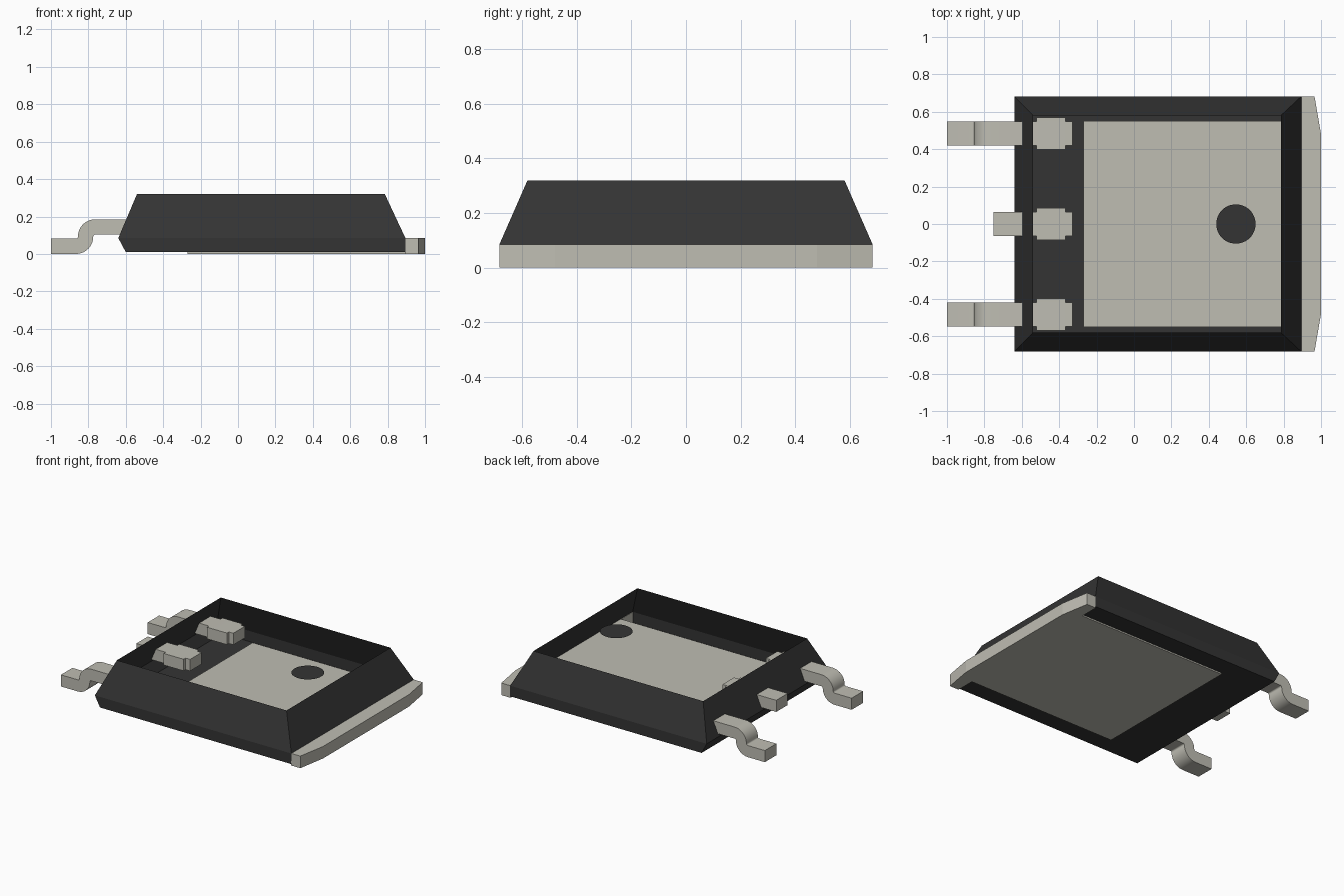
import bpy, bmesh, math
from mathutils import Vector

cube = bpy.data.objects.get("Cube")
if cube:
    bpy.data.objects.remove(cube, do_unlink=True)


def material(name, rgb):
    mat = bpy.data.materials.new(name)
    mat.use_nodes = True
    mat.diffuse_color = (*rgb, 1)
    mat.node_tree.nodes["Principled BSDF"].inputs["Base Color"].default_value = (*rgb, 1)
    return mat


black = material("black_plastic", (0.034, 0.034, 0.034))
metal = material("tinned_metal", (0.52, 0.51, 0.45))


def finish(name, bm, mat, smooth=False):
    bmesh.ops.recalc_face_normals(bm, faces=bm.faces)
    mesh = bpy.data.meshes.new(name)
    bm.to_mesh(mesh)
    bm.free()
    mesh.materials.append(mat)
    obj = bpy.data.objects.new(name, mesh)
    bpy.context.collection.objects.link(obj)
    if smooth:
        bpy.ops.object.select_all(action="DESELECT")
        obj.select_set(True)
        bpy.context.view_layer.objects.active = obj
        bpy.ops.object.shade_smooth_by_angle(angle=math.radians(30))
    return obj


def prism(name, outline, sweep, mat, smooth=False):
    """Extrude a flat outline along the sweep vector."""
    bm = bmesh.new()
    face = bm.faces.new([bm.verts.new(p) for p in outline])
    new = bmesh.ops.extrude_face_region(bm, geom=[face], use_keep_orig=True)
    verts = [v for v in new["geom"] if isinstance(v, bmesh.types.BMVert)]
    bmesh.ops.translate(bm, verts=verts, vec=sweep)
    return finish(name, bm, mat, smooth)


# Open-topped body: bottom, waist and rim rectangles joined by walls
def body():
    bm = bmesh.new()
    rings = []
    for x0, x1, y, z in [(-0.60, 0.895, 0.683, 0.01),
                         (-0.64, 0.895, 0.683, 0.085),
                         (-0.54, 0.785, 0.58, 0.32)]:
        corners = [(x0, -y, z), (x1, -y, z), (x1, y, z), (x0, y, z)]
        rings.append([bm.verts.new(c) for c in corners])
    bm.faces.new(rings[0][::-1])
    for low, high in zip(rings, rings[1:]):
        for i in range(4):
            j = (i + 1) % 4
            bm.faces.new([low[i], low[j], high[j], high[i]])
    finish("body_shell", bm, black)


body()

# Round mould mark just under the rim
bm = bmesh.new()
bmesh.ops.create_circle(bm, cap_ends=True, segments=48, radius=0.105)
finish("mould_mark", bm, black).location = (0.545, 0, 0.302)

# Heat plate with the wider tab at its end
half = [(-0.27, 0.55), (0.893, 0.55), (0.893, 0.683), (0.965, 0.683), (1.0, 0.48)]
outline = half + [(x, -y) for x, y in reversed(half)]
prism("heat_plate", [(x, y, 0) for x, y in outline], (0, 0, 0.085), metal)

# Leads: thick strips following a centre line in x and z
THICK, WIDTH = 0.082, 0.128
LOW, HIGH, TIP = THICK / 2, 0.144, -0.33
RADIUS = (HIGH - LOW) / 2
STEPS = 10


def lead(name, y, bent):
    path = []                                   # (point, direction angle)
    if bent:
        path.append((Vector((-1.0, 0, LOW)), 0))
        bend = -0.815
        for i in range(STEPS + 1):
            a = math.pi / 2 * i / STEPS
            path.append((Vector((bend - RADIUS + RADIUS * math.sin(a), 0,
                                 LOW + RADIUS - RADIUS * math.cos(a))), a))
        for i in range(STEPS - 1, -1, -1):
            a = math.pi / 2 * i / STEPS
            path.append((Vector((bend + RADIUS - RADIUS * math.sin(a), 0,
                                 HIGH - RADIUS + RADIUS * math.cos(a))), a))
    else:
        path.append((Vector((-0.75, 0, HIGH)), 0))
    path.append((Vector((TIP, 0, HIGH)), 0))
    top, bottom = [], []
    for p, a in path:
        offset = Vector((-math.sin(a), 0, math.cos(a))) * THICK / 2
        shift = Vector((0, y - WIDTH / 2, 0))
        top.append(p + offset + shift)
        bottom.append(p - offset + shift)
    prism(name, top + bottom[::-1], (0, WIDTH, 0), metal, True)
    # Wider bond pad inside the body
    w, z = 0.086, HIGH - THICK / 2
    pad = [(-0.52, y - w, z), (-0.365, y - w, z), (-0.365, y + w, z), (-0.52, y + w, z)]
    prism(name + "_pad", pad, (0, 0, THICK), metal)


lead("front_lead", -0.484, True)
lead("middle_lead", 0, False)
lead("back_lead", 0.484, True)
